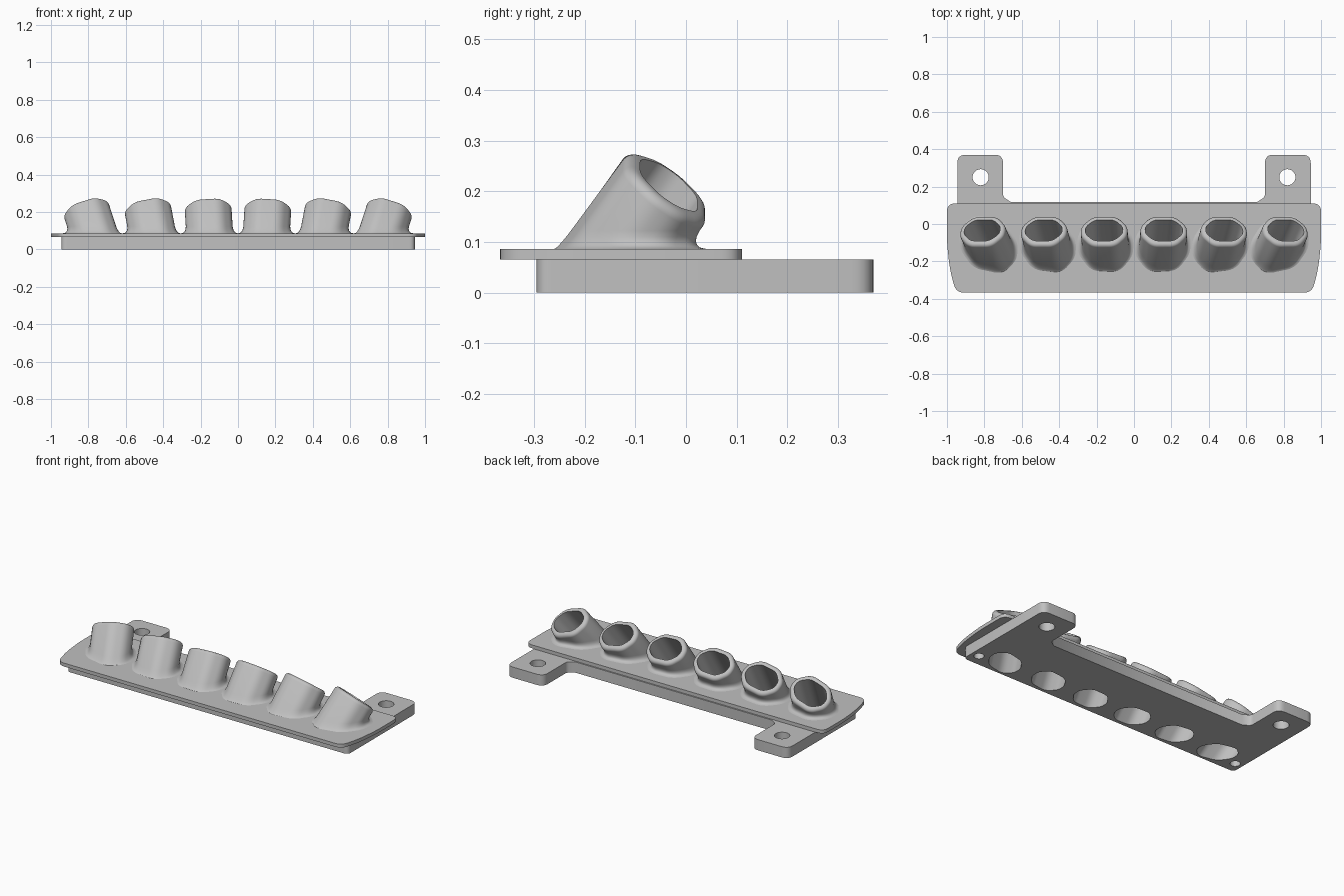
import bpy, bmesh
from math import sin, cos, pi, radians, sqrt
from mathutils import Vector, Matrix

cube = bpy.data.objects.get("Cube")
if cube:
    bpy.data.objects.remove(cube, do_unlink=True)

grey = bpy.data.materials.new("plain_grey")
grey.use_nodes = True
color = (0.53, 0.53, 0.53, 1)
grey.diffuse_color = color
grey.node_tree.nodes["Principled BSDF"].inputs["Base Color"].default_value = color

BODY_TOP, PLATE_TOP = 0.065, 0.086
TILT = radians(35)


def rounded(corners, steps=6):
    """Closed outline from (x, y, trim) corners, each corner eased by its trim length."""
    out = []
    for i, (x, y, trim) in enumerate(corners):
        p = Vector((x, y))
        if trim == 0:
            out.append(p)
            continue
        before = Vector(corners[i - 1][:2]) - p
        after = Vector(corners[(i + 1) % len(corners)][:2]) - p
        a, b = p + before.normalized() * trim, p + after.normalized() * trim
        for k in range(steps + 1):
            t = k / steps
            out.append(a * (1 - t) ** 2 + p * 2 * t * (1 - t) + b * t * t)
    return out


def mirrored(half):
    return half + [(-x, y, r) for x, y, r in reversed(half)]


def at_height(outline, z):
    return [Vector((p.x, p.y, z)) for p in outline]


def circle(x, y, r, z, n=40):
    return [Vector((x + r * cos(2 * pi * i / n), y + r * sin(2 * pi * i / n), z)) for i in range(n)]


def wall(bm, a, b):
    for i in range(len(a)):
        bm.faces.new((a[i - 1], a[i], b[i], b[i - 1]))


def add_ring(bm, points):
    return [bm.verts.new(p) for p in points]


def fill(bm, loops):
    """Flat face inside the first loop, leaving the other loops open."""
    edges = [bm.edges.get((loop[i - 1], loop[i])) for loop in loops for i in range(len(loop))]
    bmesh.ops.triangle_fill(bm, edges=edges, use_beauty=True)


def finish(bm, name):
    bmesh.ops.recalc_face_normals(bm, faces=bm.faces)
    mesh = bpy.data.meshes.new(name)
    bm.to_mesh(mesh)
    bm.free()
    mesh.materials.append(grey)
    obj = bpy.data.objects.new(name, mesh)
    bpy.context.collection.objects.link(obj)
    bpy.ops.object.select_all(action="DESELECT")
    obj.select_set(True)
    bpy.context.view_layer.objects.active = obj
    bpy.ops.object.shade_smooth_by_angle(angle=radians(35))


def slab(name, outline, z0, z1, through, blind=()):
    """Flat slab; through and blind hold (lower ring, upper ring) pairs of holes."""
    bm = bmesh.new()
    bottom, top = [], []
    for low, high in [(at_height(outline, z0), at_height(outline, z1))] + through:
        bottom.append(add_ring(bm, low))
        top.append(add_ring(bm, high))
        wall(bm, bottom[-1], top[-1])
    for low, high in blind:
        bottom.append(add_ring(bm, low))
        roof = add_ring(bm, high)
        wall(bm, bottom[-1], roof)
        bm.faces.new(roof)
    fill(bm, bottom)
    fill(bm, top)
    finish(bm, name)


# Rounded six-sided nozzle section
quarter = [(0.066, 0.097, 0.036), (0.125, 0.032, 0.028)]
half = quarter + [(x, -y, r) for x, y, r in reversed(quarter)]
section = rounded(mirrored(half))
BORE = (0.8, 0.71)


class Nozzle:
    """Placement of one tube: tilted back, then fanned sideways."""

    def __init__(self, x, z, fan):
        self.center = Vector((x, -0.034, z))
        self.turn = Matrix.Rotation(radians(fan), 3, "Y") @ Matrix.Rotation(-TILT, 3, "X")
        self.axis = self.turn @ Vector((0, 0, 1))

    def ring(self, su, sv, t):
        return [self.center + self.turn @ Vector((p.x * su, p.y * sv, t)) for p in section]

    def level(self, su, sv, z):
        return [p + self.axis * ((z - p.z) / self.axis.z) for p in self.ring(su, sv, 0)]

    def bore(self, z0, z1):
        return self.level(*BORE, z0), self.level(*BORE, z1)

    def flare(self, h, radius=0.038):
        """Section at height h over the plate, spread outward like a fillet."""
        ring = self.level(1, 1, PLATE_TOP + h)
        spread = radius * (1 - sqrt(1 - (1 - h / radius) ** 2))
        mid = sum(ring, Vector()) / len(ring)
        out = []
        for i, p in enumerate(ring):
            d = ring[(i + 1) % len(ring)] - ring[i - 1]
            n = Vector((d.y, -d.x, 0)).normalized()
            if n.dot(p - mid) < 0:
                n.negate()
            out.append(p + n * spread * (0.62 + 0.8 * n.dot(self.axis)))
        return out


nozzles = [Nozzle(side * x, z, side * fan) for side in (-1, 1)
           for x, z, fan in ((0.16, 0.221, 3.6), (0.483, 0.218, 10.8), (0.812, 0.212, 18))]

# Six nozzles, each a closed skin: flared foot, soft lip, inner wall
for number, nozzle in enumerate(nozzles, 1):
    rings = [nozzle.flare(h) for h in (0, 0.003, 0.008, 0.015, 0.024, 0.036)]
    for k in range(6):
        a = k / 5 * pi / 2
        inset = 0.02 * (1 - cos(a))
        rings.append(nozzle.ring(1 - inset / 0.12, 1 - inset / 0.095, 0.02 * (sin(a) - 1)))
    rings.append(nozzle.ring(*BORE, 0))
    rings.append(nozzle.level(*BORE, PLATE_TOP))
    bm = bmesh.new()
    loops = [add_ring(bm, ring) for ring in rings]
    for i in range(len(loops)):
        wall(bm, loops[i - 1], loops[i])
    finish(bm, f"nozzle_{number}")

# Lower body with two drilled mounting tabs and blind holes under the front corners
body_outline = rounded(mirrored([(0.66, 0.118, 0), (0.70, 0.145, 0.015), (0.70, 0.37, 0.045),
                                 (0.945, 0.37, 0.045), (0.945, -0.295, 0.03)]))
bolt_holes = [(circle(x, 0.25, 0.043, 0), circle(x, 0.25, 0.043, BODY_TOP)) for x in (-0.82, 0.82)]
blind_holes = [(circle(x, -0.225, 0.028, 0), circle(x, -0.225, 0.028, 0.05)) for x in (-0.897, 0.897)]
slab("base_body", body_outline, 0, BODY_TOP,
     [n.bore(0, BODY_TOP) for n in nozzles] + bolt_holes, blind_holes)

# Thin cover plate
plate_outline = rounded(mirrored([(1.0, 0.11, 0.045), (1.0, -0.1, 0.05), (0.985, -0.24, 0.05),
                                  (0.952, -0.367, 0.045)]))
slab("cover_plate", plate_outline, BODY_TOP, PLATE_TOP, [n.bore(BODY_TOP, PLATE_TOP) for n in nozzles])
